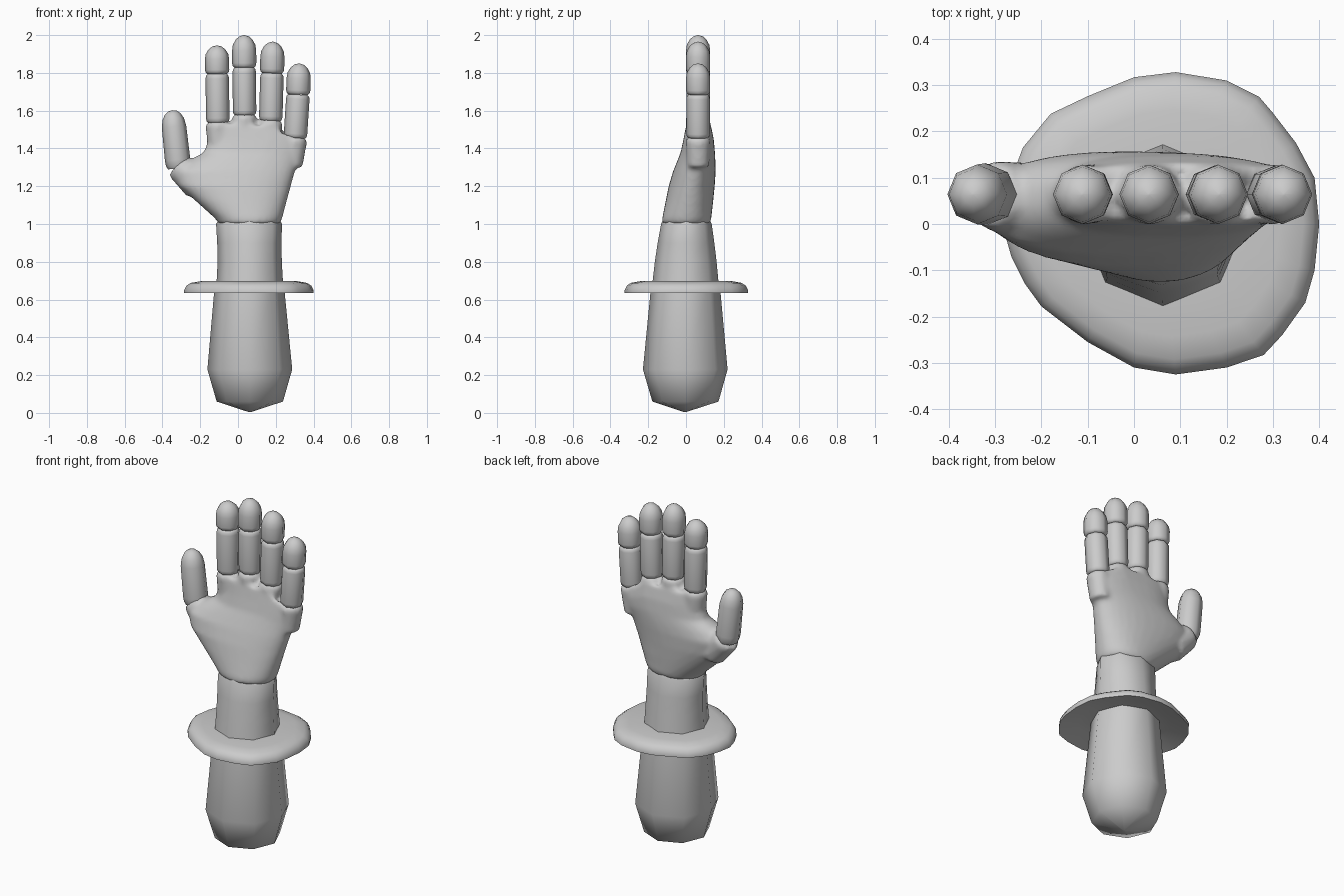
import bpy, bmesh, math
from mathutils import Vector

if "Cube" in bpy.data.objects:
    bpy.data.objects.remove(bpy.data.objects["Cube"])

skin = bpy.data.materials.new("light grey")
skin.diffuse_color = (0.6, 0.6, 0.6, 1)
skin.use_nodes = True
skin.node_tree.nodes["Principled BSDF"].inputs["Base Color"].default_value = skin.diffuse_color


def loft(bm, rings):
    """Skin a list of equally long point rings and close both ends."""
    loops = [[bm.verts.new(p) for p in ring] for ring in rings]
    n = len(loops[0])
    for a, b in zip(loops, loops[1:]):
        for i in range(n):
            j = (i + 1) % n
            bm.faces.new((a[i], a[j], b[j], b[i]))
    bm.faces.new(loops[0][::-1])
    bm.faces.new(loops[-1])


def section(z, x0, x1, y0, y1, n=8, power=2.0):
    """Rounded horizontal outline filling the given x and y ranges."""
    pts = []
    for i in range(n):
        a = 2 * math.pi * i / n
        c, s = math.cos(a), math.sin(a)
        c = math.copysign(abs(c) ** (2 / power), c)
        s = math.copysign(abs(s) ** (2 / power), s)
        pts.append(Vector(((x0 + x1) / 2 + c * (x1 - x0) / 2,
                           (y0 + y1) / 2 + s * (y1 - y0) / 2, z)))
    return pts


def tube(bm, start, end, profile, n=8):
    """Turned shape along an axis; profile = (fraction along, radius)."""
    start, end = Vector(start), Vector(end)
    turn = Vector((0, 0, 1)).rotation_difference(end - start)
    rings = []
    for t, r in profile:
        c = start.lerp(end, t)
        rings.append([c + turn @ Vector((r * math.cos(2 * math.pi * i / n),
                                         r * math.sin(2 * math.pi * i / n), 0))
                      for i in range(n)])
    loft(bm, rings)


def finish(name, bm, angle=60, blend=False):
    bmesh.ops.recalc_face_normals(bm, faces=bm.faces)
    me = bpy.data.meshes.new(name)
    bm.to_mesh(me)
    bm.free()
    me.materials.append(skin)
    ob = bpy.data.objects.new(name, me)
    bpy.context.collection.objects.link(ob)
    bpy.ops.object.select_all(action='DESELECT')
    bpy.context.view_layer.objects.active = ob
    ob.select_set(True)
    if blend:
        m = ob.modifiers.new("merge", 'REMESH')
        m.mode = 'VOXEL'
        m.voxel_size = 0.012
        s = ob.modifiers.new("soften", 'SMOOTH')
        s.factor = 0.5
        s.iterations = 6
        bpy.ops.object.modifier_apply(modifier="merge")
        bpy.ops.object.modifier_apply(modifier="soften")
    bpy.ops.object.shade_smooth_by_angle(angle=math.radians(angle))
    return ob


# Forearm: octagonal handle, pointed at the bottom
bm = bmesh.new()
loft(bm, [section(*r) for r in (
    (0.005, 0.055, 0.07, -0.012, 0.002),
    (0.06, -0.113, 0.238, -0.178, 0.172),
    (0.23, -0.162, 0.287, -0.228, 0.22),
    (0.69, -0.122, 0.242, -0.183, 0.178))])
finish("forearm", bm)

# Wrist: octagonal tube narrowing front to back
bm = bmesh.new()
loft(bm, [section(*r) for r in (
    (0.66, -0.115, 0.24, -0.181, 0.175),
    (0.80, -0.108, 0.232, -0.165, 0.162),
    (0.90, -0.110, 0.230, -0.150, 0.150),
    (1.00, -0.116, 0.233, -0.132, 0.136),
    (1.02, -0.105, 0.222, -0.122, 0.126))])
finish("wrist", bm)

# Cuff: egg-shaped domed dish around the arm
outline = [(0.40, 0), (0.39, 0.10), (0.35, 0.175), (0.30, 0.24), (0.27, 0.275),
           (0.20, 0.31), (0.09, 0.328), (0, 0.317), (-0.10, 0.276),
           (-0.18, 0.238), (-0.24, 0.165), (-0.272, 0.08), (-0.285, 0),
           (-0.265, -0.07), (-0.235, -0.13), (-0.20, -0.178), (-0.10, -0.255),
           (0, -0.31), (0.09, -0.325), (0.20, -0.31), (0.28, -0.283),
           (0.32, -0.24), (0.37, -0.17), (0.39, -0.10)]
bm = bmesh.new()
loft(bm, [[(0.06 + (x - 0.06) * s, y * s, z) for x, y in outline]
          for s, z in ((0.4, 0.675), (0.7, 0.665), (0.97, 0.637), (1, 0.635),
                       (1, 0.65), (0.965, 0.673), (0.9, 0.688),
                       (0.75, 0.697), (0.4, 0.70))])
finish("cuff", bm)

# Fingers: base x, base z, joint x, joint z, tip x, tip z
fingers = {"index": (-0.107, 1.535, -0.110, 1.795, -0.112, 1.945),
           "middle": (0.035, 1.575, 0.033, 1.828, 0.032, 2.0),
           "ring": (0.173, 1.545, 0.180, 1.798, 0.184, 1.965),
           "little": (0.303, 1.455, 0.318, 1.685, 0.324, 1.85)}
Y, R = 0.064, 0.064

# Palm: lofted body, merged with a thumb root and knuckles
bm = bmesh.new()
rings = []
for z, x0, x1, y0, y1, power in (
        (1.00, -0.100, 0.220, -0.125, 0.125, 2.0),
        (1.03, -0.122, 0.234, -0.126, 0.134, 2.1),
        (1.12, -0.222, 0.258, -0.108, 0.144, 2.2),
        (1.20, -0.312, 0.280, -0.092, 0.152, 2.2),
        (1.28, -0.340, 0.302, -0.068, 0.157, 2.3),
        (1.33, -0.270, 0.318, -0.048, 0.156, 2.3),
        (1.38, -0.180, 0.335, -0.028, 0.153, 2.4),
        (1.45, -0.156, 0.352, -0.013, 0.147, 2.6),
        (1.53, -0.162, 0.366, 0.002, 0.130, 2.8)):
    ring = section(z, x0, x1, y0, y1, 32, power)
    for p in ring:  # upper edge falls away towards the little finger
        p.z -= max(0, p.x - 0.18) * 0.6 * max(0, (z - 1.28) / 0.25)
    rings.append(ring)
loft(bm, rings)
tube(bm, (-0.21, 0.05, 1.20), (-0.315, 0.063, 1.31),
     ((0, 0.082), (0.85, 0.076), (1, 0.068)), 16)
for bx, bz, *_ in fingers.values():
    tube(bm, (bx * 0.93, Y, bz - 0.15), (bx, Y, bz + 0.006),
         ((0, 0.06), (0.88, 0.066), (1, 0.056)), 16)
finish("palm", bm, blend=True)

# Finger segments: rounded barrel below, domed tip above
barrel = ((0, 0.8), (0.04, 0.93), (0.1, 0.97), (0.9, 0.97), (0.96, 0.93), (1, 0.8))
dome = ((0, 0.82), (0.06, 0.96), (0.14, 1.0), (0.52, 1.0), (0.7, 0.93),
        (0.86, 0.7), (0.96, 0.4), (1, 0.04))
for name, (bx, bz, jx, jz, tx, tz) in fingers.items():
    bm = bmesh.new()
    tube(bm, (bx, Y, bz), (jx, Y, jz), [(t, r * R) for t, r in barrel])
    finish(name + "_finger_base", bm)
    bm = bmesh.new()
    tube(bm, (jx, Y, jz), (tx, Y, tz), [(t, r * R) for t, r in dome])
    finish(name + "_finger_tip", bm)

# Thumb: one domed segment leaning outwards
bm = bmesh.new()
tube(bm, (-0.315, Y, 1.295), (-0.348, Y, 1.602),
     [(t, r * 0.066) for t, r in ((0, 0.85), (0.06, 0.98), (0.15, 1.02),
                                  (0.72, 0.98), (0.85, 0.86), (0.94, 0.62),
                                  (0.985, 0.35), (1, 0.04))])
finish("thumb", bm)
